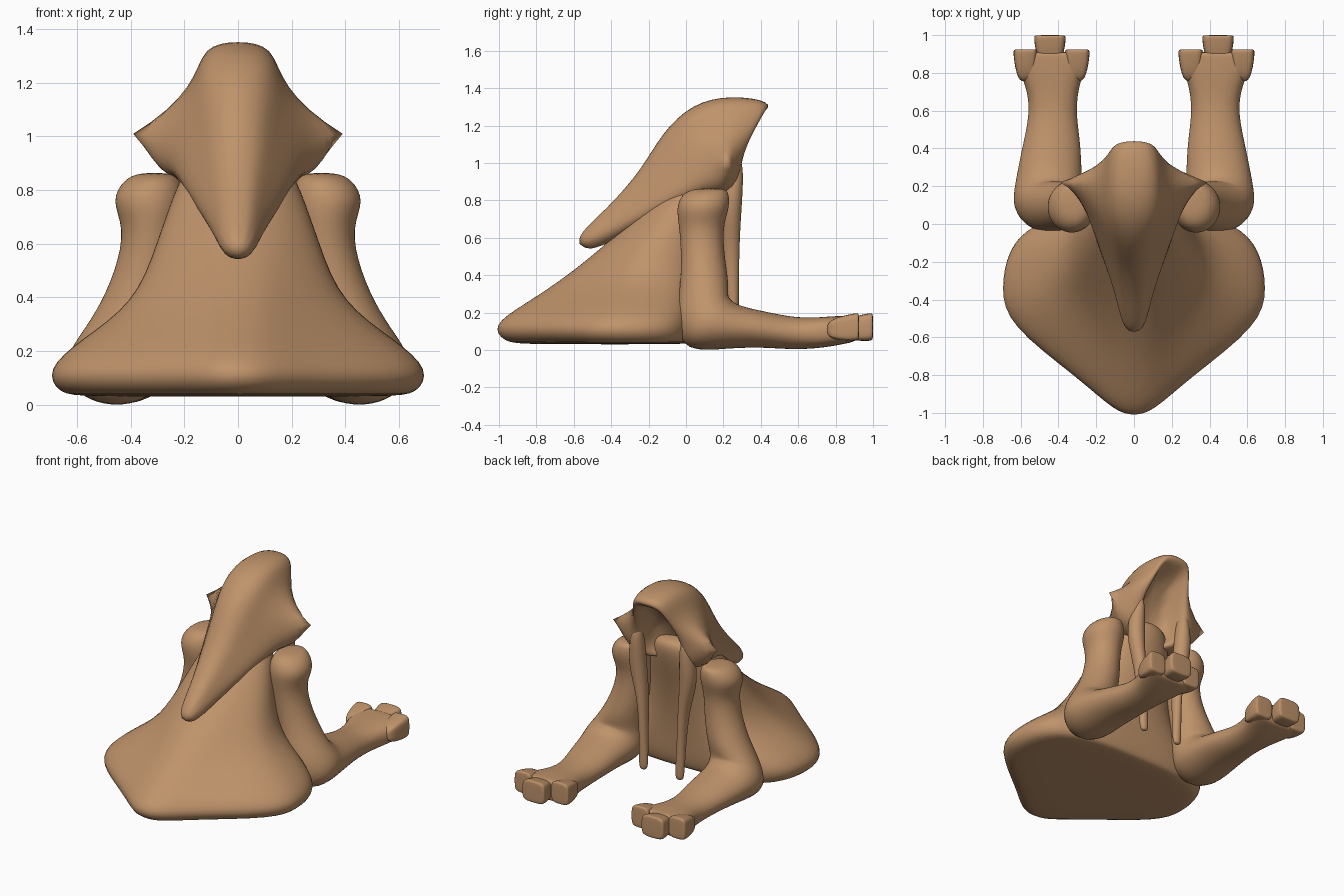
import bpy
import bmesh
from math import sin, cos, pi, radians, copysign
from mathutils import Vector

default_cube = bpy.data.objects.get("Cube")
if default_cube:
    bpy.data.objects.remove(default_cube, do_unlink=True)

# Single clay colour
CLAY_COLOUR = (0.52, 0.29, 0.145, 1.0)
clay = bpy.data.materials.new("tan_clay")
clay.use_nodes = True
clay.diffuse_color = CLAY_COLOUR
shader = next(node for node in clay.node_tree.nodes if node.type == "BSDF_PRINCIPLED")
shader.inputs["Base Color"].default_value = CLAY_COLOUR
shader.inputs["Roughness"].default_value = 0.8


def loft(name, rings, mirrored=False, pointed=None):
    """Skin equal-sized rings, close both ends and smooth the result.

    The optional rule marks points that stay sharp under subdivision.
    """
    mesh_data = bmesh.new()
    loops = [[mesh_data.verts.new(point) for point in ring] for ring in rings]
    for lower, upper in zip(loops, loops[1:]):
        count = len(lower)
        for index in range(count):
            following = (index + 1) % count
            mesh_data.faces.new((lower[index], lower[following],
                                 upper[following], upper[index]))
    mesh_data.faces.new(loops[0])
    mesh_data.faces.new(loops[-1])
    if pointed:
        crease = mesh_data.verts.layers.float.new("crease_vert")
        for vert in mesh_data.verts:
            vert[crease] = 0.9 if pointed(vert.co) else 0.0
    bmesh.ops.recalc_face_normals(mesh_data, faces=mesh_data.faces)
    for face in mesh_data.faces:
        face.smooth = True
    mesh = bpy.data.meshes.new(name)
    mesh_data.to_mesh(mesh)
    mesh_data.free()
    mesh.materials.append(clay)
    part = bpy.data.objects.new(name, mesh)
    bpy.context.collection.objects.link(part)
    subdivision = part.modifiers.new("smooth_surface", "SUBSURF")
    subdivision.levels = 2
    subdivision.render_levels = 2
    if mirrored:
        mirror = part.modifiers.new("other_side", "MIRROR")
        mirror.use_mirror_merge = False
    return part


def mirror_ring(half):
    """Complete a half ring whose first and last points lie on the centre plane."""
    return half + [(-x, y, z) for x, y, z in reversed(half[1:-1])]


def oval(centre, half_width, half_depth, tilt=0, power=1, sides=12):
    """Ring across x, tipped about the x axis in degrees; a low power squares it."""
    across = Vector((half_width, 0, 0))
    along = Vector((0, cos(radians(tilt)), sin(radians(tilt)))) * half_depth

    def shaped(value):
        return copysign(abs(value) ** power, value)

    angles = [2 * pi * (step + 0.5) / sides for step in range(sides)]
    return [Vector(centre) + across * shaped(cos(angle)) + along * shaped(sin(angle))
            for angle in angles]


# Robe: pointed, heart-like hem blending into a round neck
hem_outline = [(0, 0), (.14, .02), (.4, .18), (.95, .45), (1, .63),
               (.95, .82), (.78, .95), (.4, 1), (0, 1)]
round_outline = [(sin(pi * step / 8), (1 - cos(pi * step / 8)) / 2) for step in range(9)]
# height, half width, front, back, roundness
robe_levels = [(.03, .58, -.86, 0, 0),
               (.04, .68, -.98, .04, 0),
               (.13, .73, -1.05, .06, 0),
               (.24, .6, -.88, .07, .1),
               (.38, .39, -.66, .09, .4),
               (.6, .31, -.39, .13, .8),
               (.8, .24, -.19, .19, 1),
               (.92, .18, -.06, .21, 1),
               (.96, .08, .04, .17, 1)]
robe_rings = []
for height, half_width, front, back, roundness in robe_levels:
    half = []
    for (hem_u, hem_v), (round_u, round_v) in zip(hem_outline, round_outline):
        u = hem_u + (round_u - hem_u) * roundness
        v = hem_v + (round_v - hem_v) * roundness
        half.append((u * half_width, front + v * (back - front), height))
    robe_rings.append(mirror_ring(half))
loft("robe", robe_rings)

# Hood: half rings from the drooping tip to the brim, crown point to underside
hood_halves = [
    [(0, -.6, .6), (.03, -.6, .59), (.05, -.59, .58), (.06, -.58, .56), (.04, -.55, .52), (0, -.54, .51)],
    [(0, -.42, .76), (.05, -.42, .75), (.08, -.4, .71), (.1, -.38, .65), (.07, -.36, .6), (0, -.35, .6)],
    [(0, -.24, .97), (.08, -.23, .95), (.13, -.19, .88), (.2, -.14, .78), (.14, -.12, .73), (0, -.11, .73)],
    [(0, -.14, 1.17), (.1, -.11, 1.14), (.15, -.06, 1.04), (.26, .02, .88), (.2, .04, .8), (0, .03, .79)],
    [(0, .03, 1.33), (.13, .04, 1.3), (.17, .06, 1.17), (.29, .12, .99), (.29, .13, .84), (0, .03, .8)],
    [(0, .24, 1.37), (.14, .24, 1.35), (.16, .24, 1.2), (.42, .22, 1.01), (.29, .21, .82), (0, .03, .8)],
    [(0, .47, 1.33), (.11, .46, 1.33), (.15, .38, 1.17), (.19, .31, 1.02), (.2, .3, .8), (0, .03, .8)],
]
# Hollow face opening, shrunk from the brim and pushed inwards
brim = hood_halves[-1]
for shrink, inset in ((.8, .04), (.65, .22)):
    hood_halves.append([(x * shrink, max(y - inset, .03), 1 + (z - 1) * shrink)
                        for x, y, z in brim])
loft("hood", [mirror_ring(half) for half in hood_halves],
     pointed=lambda point: abs(point.x) > .35)

# Hanging lapels that continue the edges of the face opening
lapel_path = [((.18, .26, 1.04), .02, .03),
              ((.18, .26, .98), .04, .05),
              ((.19, .25, .86), .06, .06),
              ((.185, .24, .72), .06, .06),
              ((.15, .24, .55), .035, .05),
              ((.14, .25, .3), .03, .035),
              ((.135, .26, .12), .035, .025),
              ((.135, .26, .08), .025, .02)]
loft("lapel", [oval(centre, width, depth, sides=8) for centre, width, depth in lapel_path],
     mirrored=True)

# Arms: shoulder cuff, upper arm, bent elbow, forearm and squared palm
arm_path = [((.31, .13, .865), .06, .08, 0),
            ((.32, .105, .84), .11, .13, 0),
            ((.335, .09, .76), .145, .15, 0),
            ((.32, .08, .66), .105, .12, 0),
            ((.34, .09, .5), .12, .12, 0),
            ((.39, .1, .35), .14, .135, 5),
            ((.44, .08, .22), .18, .165, 25),
            ((.455, .11, .13), .2, .2, 50),
            ((.45, .25, .125), .18, .12, 82),
            ((.435, .42, .11), .16, .1, 90),
            ((.43, .57, .088), .13, .09, 90),
            ((.43, .69, .09), .135, .085, 90, .8),
            ((.435, .78, .1), .165, .083, 90, .7),
            ((.435, .87, .11), .195, .075, 90, .6),
            ((.435, .905, .115), .195, .07, 90, .6),
            ((.435, .91, .115), .15, .05, 90, .6)]
loft("arm", [oval(*station) for station in arm_path], mirrored=True)

# Curled, blocky fingers: position across the palm, reach, half width
fingers = {"inner_finger": (.3, .92, .066),
           "middle_finger": (.445, .995, .085),
           "outer_finger": (.575, .92, .064)}
for finger_name, (across, reach, half_width) in fingers.items():
    # offset from the fingertip, height, scale of the width, half height
    profile = [(-.17, .11, .5, .04), (-.1, .115, .85, .065), (-.03, .12, 1, .075),
               (0, .125, 1, .075), (.005, .125, .9, .065)]
    loft(finger_name,
         [oval((across, reach + offset, height), half_width * scale, thickness,
               tilt=90, power=.45)
          for offset, height, scale, thickness in profile],
         mirrored=True)
